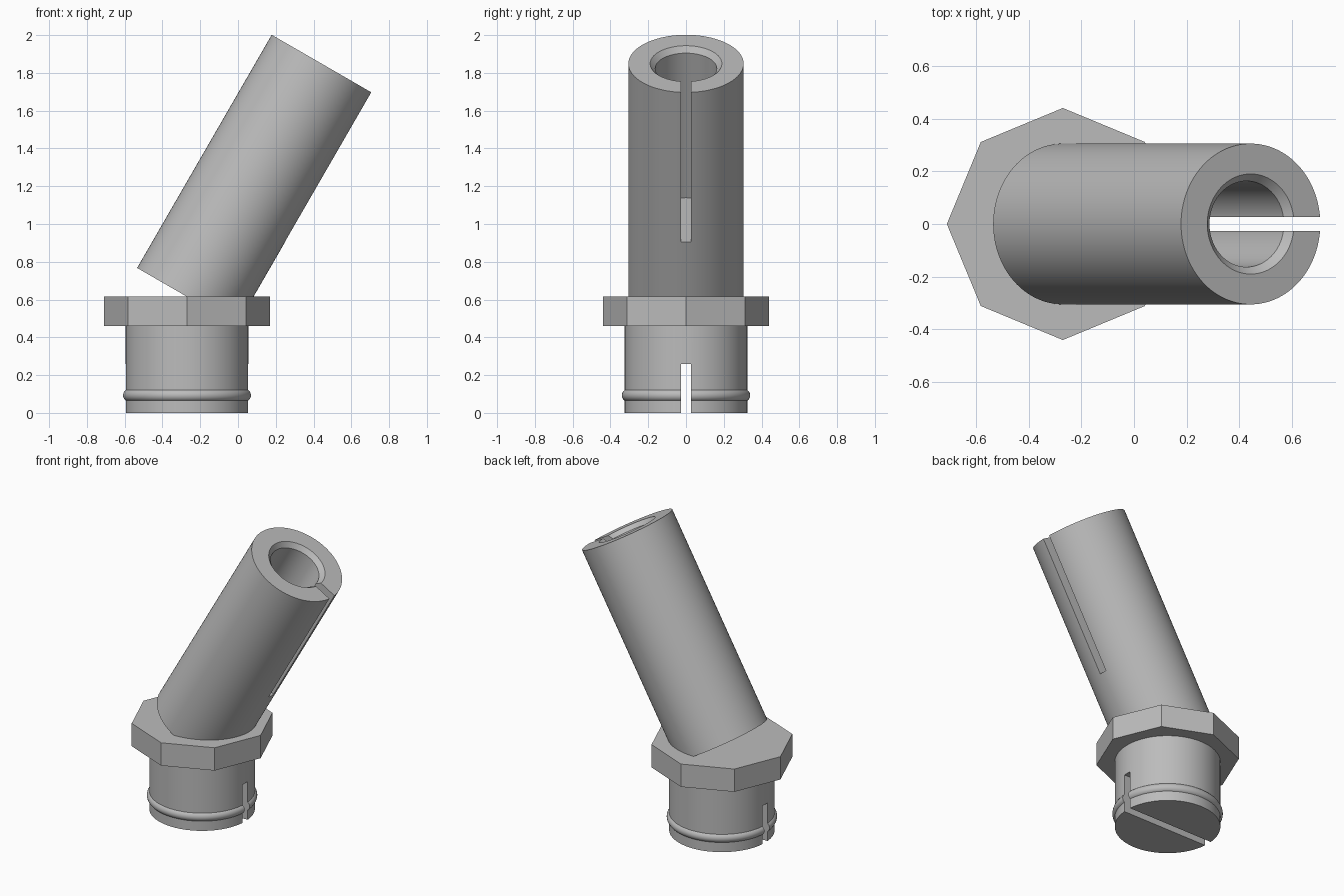
import bpy, bmesh, math
from mathutils import Matrix, Vector

cube = bpy.data.objects.get("Cube")
if cube:
    bpy.data.objects.remove(cube, do_unlink=True)

GREY = 0.5
mat = bpy.data.materials.new("plain grey")
mat.use_nodes = True
mat.diffuse_color = (GREY, GREY, GREY, 1)
mat.node_tree.nodes["Principled BSDF"].inputs["Base Color"].default_value = (GREY, GREY, GREY, 1)

BASE_X = -0.27
SLOT = 0.054
TILT = math.radians(30)


def finish(name, bm, matrix):
    bmesh.ops.recalc_face_normals(bm, faces=bm.faces)
    mesh = bpy.data.meshes.new(name)
    bm.to_mesh(mesh)
    bm.free()
    mesh.materials.append(mat)
    obj = bpy.data.objects.new(name, mesh)
    obj.matrix_world = matrix
    bpy.context.collection.objects.link(obj)
    return obj


def lathe(name, profile, sides, matrix, closed=False):
    """Revolve (radius, height) points about local z; open profiles get axis fans."""
    bm = bmesh.new()
    rings = []
    for r, z in profile:
        if r == 0:
            rings.append([bm.verts.new((0, 0, z))] * sides)
        else:
            rings.append([bm.verts.new((r * math.cos(i * math.tau / sides),
                                        r * math.sin(i * math.tau / sides), z))
                          for i in range(sides)])
    pairs = list(zip(rings, rings[1:]))
    if closed:
        pairs.append((rings[-1], rings[0]))
    for a, b in pairs:
        for i in range(sides):
            j = (i + 1) % sides
            bm.faces.new(list(dict.fromkeys((a[i], a[j], b[j], b[i]))))
    # merge axis fans into flat caps
    bmesh.ops.dissolve_verts(bm, verts=[v for v in bm.verts if v.co.xy.length < 1e-6])
    return finish(name, bm, matrix)


def box(name, low, high, matrix):
    low, high = Vector(low), Vector(high)
    bm = bmesh.new()
    bmesh.ops.create_cube(bm, size=1)
    bmesh.ops.scale(bm, vec=high - low, verts=bm.verts)
    bmesh.ops.translate(bm, vec=(low + high) / 2, verts=bm.verts)
    return finish(name, bm, matrix)


def activate(obj):
    bpy.ops.object.select_all(action='DESELECT')
    obj.select_set(True)
    bpy.context.view_layer.objects.active = obj


def cut(obj, cutter):
    cutter.hide_render = True
    mod = obj.modifiers.new("slot", 'BOOLEAN')
    mod.operation = 'DIFFERENCE'
    mod.solver = 'EXACT'
    mod.object = cutter
    activate(obj)
    bpy.ops.object.modifier_apply(modifier=mod.name)


def smooth(obj):
    activate(obj)
    bpy.ops.object.shade_smooth_by_angle(angle=math.radians(30))


# Plug, sealing ring and collar share the vertical axis
upright = Matrix.Translation((BASE_X, 0, 0))
plug = lathe("plug", [(0, 0), (0.325, 0), (0.325, 0.47), (0, 0.47)], 96, upright)
ring_profile = [(0.307 + 0.033 * math.cos(k * math.tau / 20),
                 0.093 + 0.033 * math.sin(k * math.tau / 20)) for k in range(20)]
ring = lathe("sealing_ring", ring_profile, 96, upright, closed=True)
lathe("octagonal_collar", [(0, 0.46), (0.44, 0.46), (0.44, 0.615), (0, 0.615)], 8, upright)

# Slot across the bottom of the plug
plug_slot = box("plug_slot_cutter", (-0.5, -SLOT / 2, -0.1), (0.5, SLOT / 2, 0.26), upright)
for part in (plug, ring):
    cut(part, plug_slot)
    smooth(part)

# Leaning tube with a chamfered blind bore
leaning = Matrix.Translation((BASE_X, 0, 0.615)) @ Matrix.Rotation(TILT, 4, 'Y')
LENGTH, FLOOR = 1.425, 0.511
tube = lathe("leaning_tube", [(0, 0), (0.305, 0), (0.305, LENGTH), (0.19, LENGTH),
                              (0.163, LENGTH - 0.03), (0.163, FLOOR), (0, FLOOR)],
             96, leaning)

# Slot along the underside of the tube, down to the bore floor
tube_slot = box("tube_slot_cutter", (0, -SLOT / 2, FLOOR), (0.5, SLOT / 2, LENGTH + 0.1), leaning)
cut(tube, tube_slot)
smooth(tube)

for cutter in (plug_slot, tube_slot):
    bpy.data.objects.remove(cutter, do_unlink=True)
